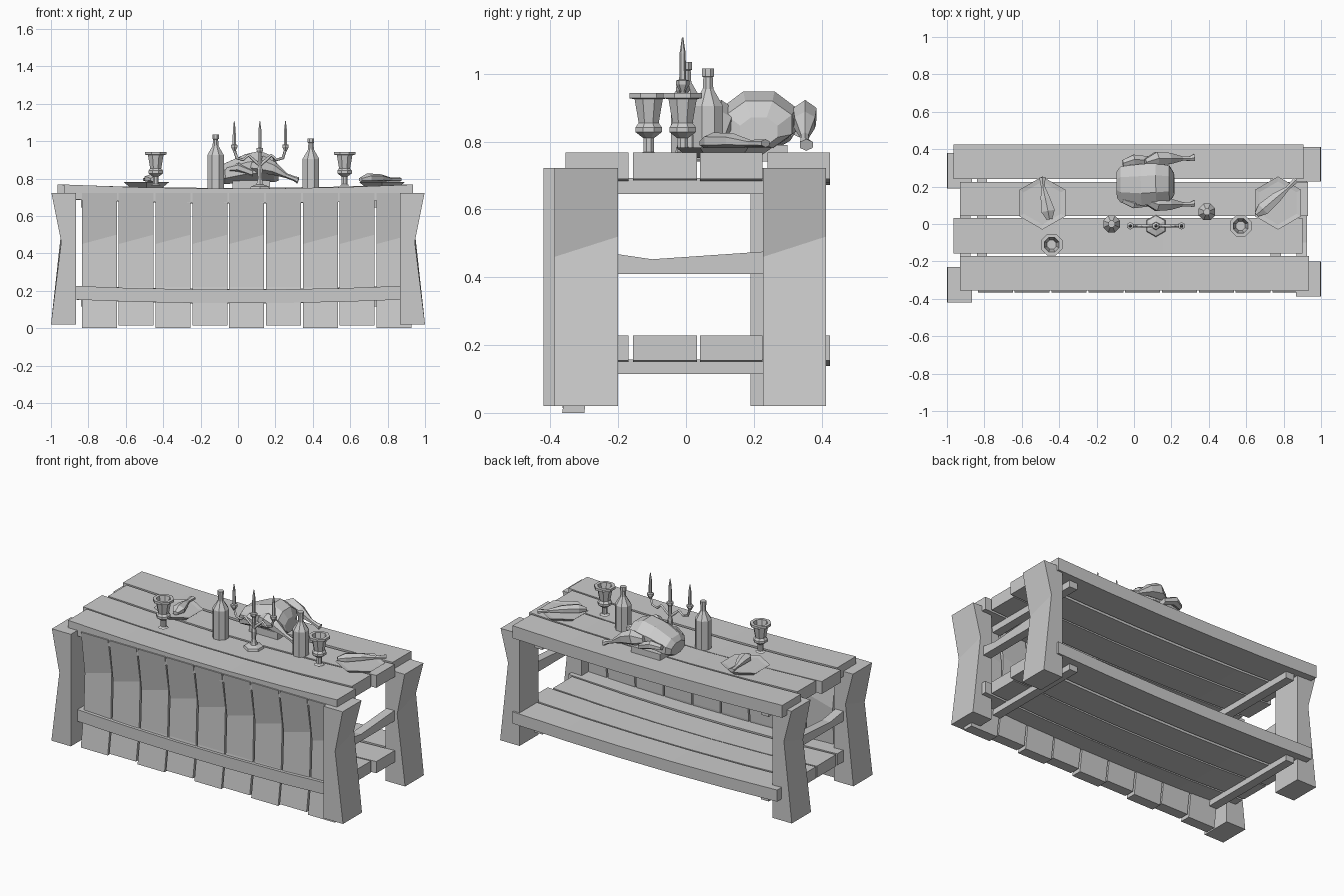
import bpy, bmesh, math
from mathutils import Vector

cube = bpy.data.objects.get("Cube")
if cube:
    bpy.data.objects.remove(cube, do_unlink=True)

GREY = (0.6, 0.6, 0.6, 1)
mat = bpy.data.materials.new("plain grey")
mat.use_nodes = True
mat.diffuse_color = GREY
bsdf = next(n for n in mat.node_tree.nodes if n.type == 'BSDF_PRINCIPLED')
bsdf.inputs["Base Color"].default_value = GREY


def finish(name, bm):
    bmesh.ops.recalc_face_normals(bm, faces=bm.faces[:])
    mesh = bpy.data.meshes.new(name)
    bm.to_mesh(mesh)
    bm.free()
    mesh.materials.append(mat)
    ob = bpy.data.objects.new(name, mesh)
    bpy.context.collection.objects.link(ob)
    return ob


def bridge(name, rings):
    """Skin a list of equal point rings and cap both ends."""
    bm = bmesh.new()
    loops = [[bm.verts.new(p) for p in ring] for ring in rings]
    n = len(loops[0])
    for a, b in zip(loops, loops[1:]):
        for i in range(n):
            j = (i + 1) % n
            bm.faces.new((a[i], a[j], b[j], b[i]))
    bm.faces.new(loops[0])
    bm.faces.new(loops[-1])
    return finish(name, bm)


def prism_x(name, profile, lo, hi):
    return bridge(name, [[(x, y, z) for y, z in profile] for x in (lo, hi)])


def box(name, x0, x1, y0, y1, z0, z1):
    return prism_x(name, [(y0, z0), (y1, z0), (y1, z1), (y0, z1)], x0, x1)


def plank(name, x0, x1, y0, y1, z0, z1, sag):
    """Long board that dips towards its middle."""
    rings = []
    for t in (0, 0.2, 0.4, 0.6, 0.8, 1):
        x, d = x0 + (x1 - x0) * t, sag * (1 - (2 * t - 1) ** 2)
        rings.append([(x, y0, z0 - d), (x, y1, z0 - d), (x, y1, z1 - d), (x, y0, z1 - d)])
    return bridge(name, rings)


def lathe(name, x, y, profile, sides=8, turn=0.5):
    rings = []
    for r, z in profile:
        angles = [2 * math.pi * (i + turn) / sides for i in range(sides)]
        rings.append([(x + r * math.cos(a), y + r * math.sin(a), z) for a in angles])
    return bridge(name, rings)


def tube(name, points, sides=6):
    """Loft along points given as x, y, z, side radius, up radius."""
    axis = (Vector(points[-1][:3]) - Vector(points[0][:3])).normalized()
    side = axis.cross(Vector((0, 0, 1))).normalized()
    up = side.cross(axis)
    rings = []
    for x, y, z, rs, ru in points:
        angles = [2 * math.pi * (i + 0.5) / sides for i in range(sides)]
        rings.append([Vector((x, y, z)) + side * rs * math.cos(a) + up * ru * math.sin(a)
                      for a in angles])
    return bridge(name, rings)


# Table top and lower shelf share the same board layout
boards = [(-0.93, 0.935, -0.355, -0.17, 0.022), (-0.965, 0.9, -0.157, 0.033, 0.025),
          (-0.93, 0.93, 0.042, 0.225, 0.022), (-0.965, 0.905, 0.24, 0.425, 0.018)]
for i, (x0, x1, y0, y1, sag) in enumerate(boards):
    plank(f"top_plank_{i}", x0, x1, y0, y1, 0.69, 0.768, sag)
    plank(f"shelf_plank_{i}", max(x0, -0.93), x1, y0, y1, 0.155, 0.228, sag)

# Legs pinched on the outer side
legs = [("front_right", -1, -0.42, -0.23), ("front_left", 1, -0.388, -0.2),
        ("back_right", -1, 0.19, 0.38), ("back_left", 1, 0.227, 0.413)]
for name, s, y0, y1 in legs:
    rings = []
    for y, waist in ((y0, 0.46), (y1, 0.52)):
        outline = [(0.865, 0.02), (1.0, 0.02), (0.945, waist), (0.997, 0.722), (0.865, 0.722)]
        rings.append([(s * x, y, z) for x, z in outline])
    bridge(f"{name}_leg", rings)

# Cross rails and end braces
for side, x in (("right", -0.84), ("left", 0.73)):
    box(f"{side}_top_rail", x, x + 0.055, -0.33, 0.38, 0.645, 0.692)
    box(f"{side}_shelf_rail", x, x + 0.055, -0.33, 0.38, 0.115, 0.157)
brace = [(-0.25, 0.41), (0.25, 0.41), (0.25, 0.477), (-0.1, 0.453), (-0.25, 0.475)]
for side, x in (("right", -0.93), ("left", 0.87)):
    prism_x(f"{side}_brace", brace, x, x + 0.055)

# Front slats, bowed inwards
for i in range(9):
    x = -0.835 + i * 0.197
    low = 0.0 if i % 2 == 0 else 0.014
    rings = []
    for px, waist in ((x, 0.45), (x + 0.187, 0.5)):
        face = [(-0.365, low), (-0.335, 0.22), (-0.325, waist), (-0.363, 0.722)]
        back = [(y + 0.065, z) for y, z in reversed(face)]
        rings.append([(px, y, z) for y, z in face + back])
    bridge(f"front_slat_{i}", rings)

# Plates with a drumstick on each
for side, x in (("right", -0.49), ("left", 0.77)):
    lathe(f"{side}_plate", x, 0.112, [(0.1, 0.752), (0.142, 0.782), (0.115, 0.778)], 6)
tube("right_drumstick", [(-0.452, 0.025, 0.795, 0.018, 0.012), (-0.46, 0.07, 0.8, 0.042, 0.025),
                         (-0.475, 0.14, 0.8, 0.028, 0.02), (-0.487, 0.2, 0.795, 0.012, 0.01),
                         (-0.49, 0.25, 0.795, 0.02, 0.012)])
tube("left_drumstick", [(0.655, 0.05, 0.795, 0.015, 0.012), (0.69, 0.08, 0.802, 0.04, 0.025),
                        (0.76, 0.14, 0.802, 0.033, 0.022), (0.82, 0.19, 0.795, 0.012, 0.01),
                        (0.865, 0.235, 0.795, 0.018, 0.012)])

# Bottles
for i, (x, y, lift) in enumerate([(-0.12, 0.0, 0.02), (0.39, 0.065, 0)]):
    shape = [(0.048, 0.745), (0.048, 0.905 + lift), (0.017, 0.955 + lift), (0.015, 0.99 + lift),
             (0.019, 0.992 + lift), (0.019, 1.015 + lift)]
    lathe(f"bottle_{i}", x, y, shape)

# Hollow goblets
cup = [(0.03, 0.762), (0.017, 0.77), (0.017, 0.81), (0.042, 0.828), (0.042, 0.842), (0.032, 0.855),
       (0.045, 0.925), (0.062, 0.928), (0.062, 0.943), (0.042, 0.943), (0.026, 0.87)]
for i, (x, y) in enumerate([(-0.44, -0.11), (0.57, -0.01)]):
    lathe(f"goblet_{i}", x, y, cup)

# Candle stand
CX, CY = 0.117, -0.01
lathe("candle_stand", CX, CY, [(0.06, 0.742), (0.055, 0.758), (0.022, 0.768), (0.012, 0.8),
                               (0.016, 0.85), (0.01, 0.87), (0.012, 0.95)], 6)
for name, dx, z in (("right", -0.137, 0.968), ("middle", 0, 0.95), ("left", 0.137, 0.968)):
    lathe(f"{name}_candle", CX + dx, CY, [(0.008, z - 0.02), (0.02, z), (0.02, z + 0.012),
                                          (0.01, z + 0.015), (0.009, 1.06), (0.002, 1.107)], 6)
    if dx:
        curve = bpy.data.curves.new(f"{name}_arm", 'CURVE')
        curve.dimensions = '3D'
        curve.bevel_depth, curve.bevel_resolution = 0.008, 0
        spline = curve.splines.new('POLY')
        path = [(0, 0.87), (0.25, 0.9), (0.45, 0.925), (0.65, 0.9), (0.9, 0.91), (1, 0.955)]
        spline.points.add(len(path) - 1)
        for p, (t, pz) in zip(spline.points, path):
            p.co = (CX + dx * t, CY, pz, 1)
        curve.materials.append(mat)
        bpy.context.collection.objects.link(bpy.data.objects.new(f"{name}_arm", curve))

# Roast bird
tube("bird_body", [(-0.092, 0.21, 0.815, 0.075, 0.04), (-0.07, 0.21, 0.825, 0.105, 0.06),
                   (0.04, 0.21, 0.855, 0.12, 0.08), (0.12, 0.215, 0.865, 0.12, 0.09),
                   (0.19, 0.215, 0.85, 0.105, 0.075), (0.215, 0.215, 0.83, 0.06, 0.045)], 8)
for name, y, s in (("front", 0.105, -1), ("back", 0.35, 1)):
    tube(f"bird_{name}_thigh", [(0.06, y - s * 0.02, 0.87, 0.02, 0.025),
                                (0.12, y, 0.875, 0.04, 0.05), (0.19, y, 0.855, 0.035, 0.035),
                                (0.26, y, 0.815, 0.013, 0.013), (0.3, y, 0.8, 0.014, 0.013),
                                (0.322, y + 0.005, 0.79, 0.022, 0.018)])
    tube(f"bird_{name}_wing", [(-0.06, y + s * 0.005 - s * 0.03, 0.85, 0.02, 0.015),
                               (0.0, y - s * 0.005, 0.86, 0.03, 0.025),
                               (0.08, y - s * 0.01, 0.83, 0.025, 0.02)])
box("bird_tray", -0.03, 0.17, 0.15, 0.3, 0.742, 0.79)
